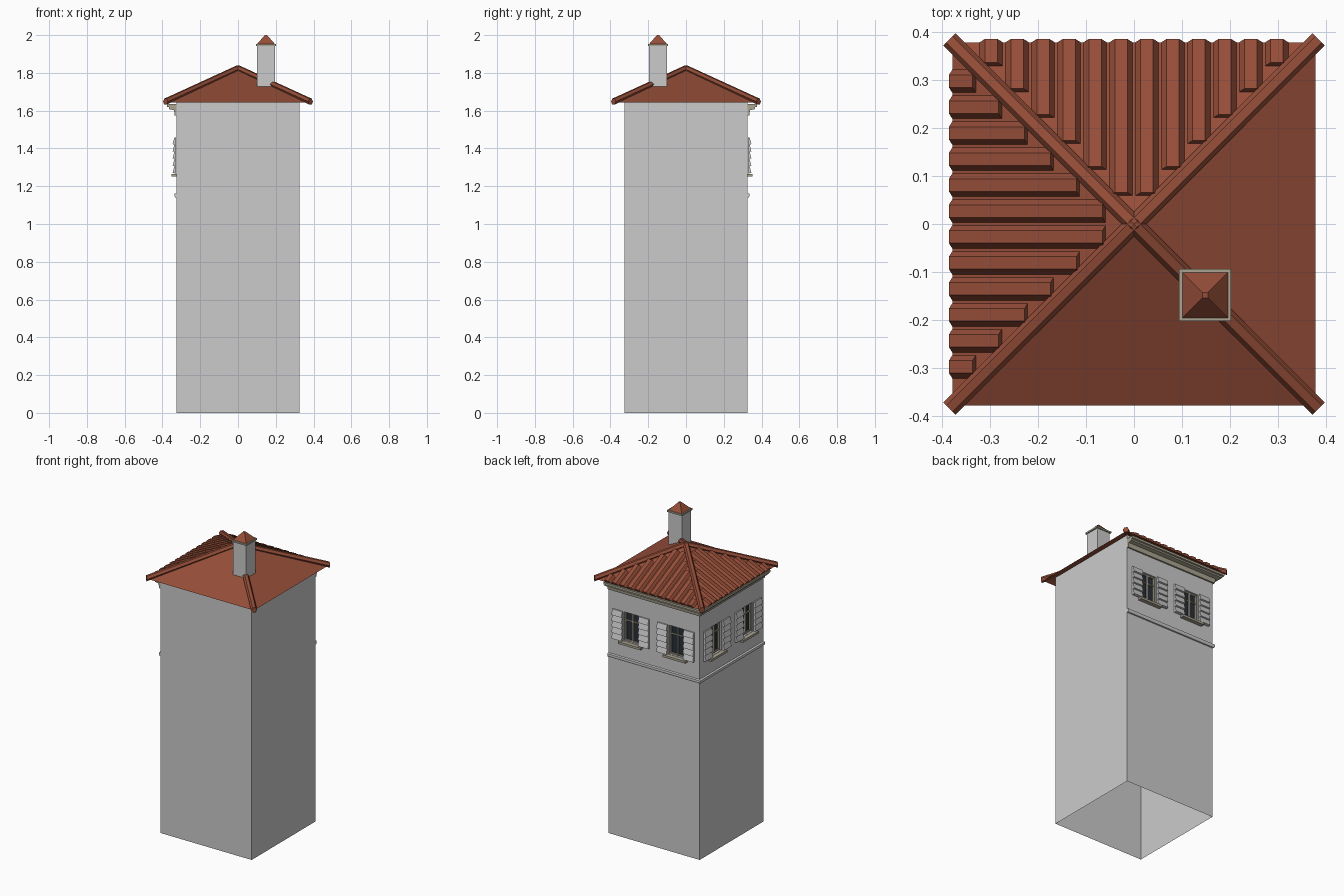
import bpy, bmesh, math
from mathutils import Matrix, Vector

if "Cube" in bpy.data.objects:
    bpy.data.objects.remove(bpy.data.objects["Cube"])

W, TOP = 0.325, 1.66            # wall half width, wall top
EAVE, EZ, AZ = 0.378, 1.642, 1.822   # roof half width, eave and apex heights
WIN_X, WIN_W, WIN_Z0, WIN_Z1 = 0.16, 0.055, 1.268, 1.455
SIDES = [Matrix.Identity(4), Matrix.Rotation(math.pi / 2, 4, 'Z')]  # back, left


def material(name, rgb):
    m = bpy.data.materials.new(name)
    m.diffuse_color = (*rgb, 1)
    m.use_nodes = True
    m.node_tree.nodes["Principled BSDF"].inputs["Base Color"].default_value = m.diffuse_color
    return m


TILE = material("terracotta", (0.30, 0.075, 0.04))
STONE = material("sandstone", (0.40, 0.37, 0.28))
GLASS = material("dark_glass", (0.02, 0.028, 0.04))
WHITE = material("pale_paint", (0.62, 0.62, 0.60))


def finish(name, bm, mat=None):
    bmesh.ops.recalc_face_normals(bm, faces=bm.faces)
    me = bpy.data.meshes.new(name)
    bm.to_mesh(me)
    bm.free()
    ob = bpy.data.objects.new(name, me)
    bpy.context.collection.objects.link(ob)
    if mat:
        me.materials.append(mat)


def loft(bm, rings, M=SIDES[0], caps=True):
    vs = [[bm.verts.new(M @ Vector(p)) for p in r] for r in rings]
    n = len(vs[0])
    for a, b in zip(vs, vs[1:]):
        for i in range(n):
            j = (i + 1) % n
            bm.faces.new((a[i], a[j], b[j], b[i]))
    if caps:
        bm.faces.new(vs[0])
        bm.faces.new(vs[-1])


def rect(cx, cy, h, z):
    return [(cx + sx * h, cy + sy * h, z) for sx, sy in ((-1, -1), (1, -1), (1, 1), (-1, 1))]


def prism(bm, x0, x1, profile, M):
    """Extrude a (y, z) profile along x."""
    loft(bm, [[(x, y, z) for y, z in profile] for x in (x0, x1)], M)


def box(bm, x0, x1, y0, y1, z0, z1, M):
    prism(bm, x0, x1, [(y0, z0), (y1, z0), (y1, z1), (y0, z1)], M)


def quad(bm, pts, M=SIDES[0]):
    bm.faces.new([bm.verts.new(M @ Vector(p)) for p in pts])


# Walls: open shell, window openings left out of the back and left sides
bm = bmesh.new()
for k in (2, 3):
    quad(bm, [(-W, W, 0), (W, W, 0), (W, W, TOP), (-W, W, TOP)],
         Matrix.Rotation(k * math.pi / 2, 4, 'Z'))
xs = [-W, -WIN_X - WIN_W, -WIN_X + WIN_W, WIN_X - WIN_W, WIN_X + WIN_W, W]
zs = [0, WIN_Z0, WIN_Z1, TOP]
for M in SIDES:
    for i in range(5):
        for j in range(3):
            if j == 1 and i in (1, 3):
                continue
            quad(bm, [(xs[i], W, zs[j]), (xs[i + 1], W, zs[j]),
                      (xs[i + 1], W, zs[j + 1]), (xs[i], W, zs[j + 1])], M)
bmesh.ops.remove_doubles(bm, verts=bm.verts, dist=1e-5)
finish("tower_walls", bm)

# Windows: reveal, glass, bars, sills and louvred shutters
reveal, glass, bars, sills, shutters = [bmesh.new() for _ in range(5)]
for M in SIDES:
    for c in (-WIN_X, WIN_X):
        a, b = c - WIN_W, c + WIN_W
        yg = W - 0.02
        loft(reveal, [[(a, y, WIN_Z0), (b, y, WIN_Z0), (b, y, WIN_Z1), (a, y, WIN_Z1)]
                      for y in (W, yg)], M, False)
        quad(glass, [(a, yg, WIN_Z0), (b, yg, WIN_Z0), (b, yg, WIN_Z1), (a, yg, WIN_Z1)], M)
        for x0, x1 in ((a, a + 0.008), (b - 0.008, b), (c - 0.005, c + 0.005)):
            box(bars, x0, x1, yg, yg + 0.01, WIN_Z0, WIN_Z1, M)
        for z0, z1 in ((WIN_Z0, WIN_Z0 + 0.008), (1.395, 1.402), (WIN_Z1 - 0.008, WIN_Z1)):
            box(bars, a, b, yg, yg + 0.008, z0, z1, M)
        box(sills, c - 0.08, c + 0.08, W - 0.02, W + 0.026, 1.252, 1.266, M)
        for s in (-1, 1):
            x0, x1 = sorted((c + s * (WIN_W + 0.004), c + s * 0.13))
            box(shutters, x0, x1, W + 0.004, W + 0.011, 1.268, 1.458, M)
            for i in range(5):
                z = 1.268 + i * 0.038
                prism(shutters, x0, x1, [(W + 0.009, z), (W + 0.021, z + 0.003),
                                         (W + 0.012, z + 0.038), (W + 0.009, z + 0.038)], M)
finish("window_reveals", reveal)
finish("window_glass", glass, GLASS)
finish("window_bars", bars, STONE)
finish("window_sills", sills, STONE)
finish("shutters", shutters, WHITE)


# Mouldings wrapping the back and left walls
def moulding(name, profile, mat=None):
    bm = bmesh.new()
    loft(bm, [[(W, W + d, z) for d, z in profile],
              [(-W - d, W + d, z) for d, z in profile],
              [(-W - d, -W, z) for d, z in profile]])
    finish(name, bm, mat)


moulding("cornice", [(0, 1.575), (0.01, 1.575), (0.014, 1.603), (0.04, 1.608),
                     (0.04, 1.618), (0.05, 1.62), (0.05, 1.634), (0, 1.634)], STONE)
moulding("string_course", [(0, 1.138), (0.007, 1.14), (0.011, 1.148), (0.011, 1.16), (0, 1.163)])

# Roof planes
bm = bmesh.new()
base = [bm.verts.new(p) for p in rect(0, 0, EAVE, EZ)]
apex = bm.verts.new((0, 0, AZ))
for i in range(4):
    bm.faces.new((base[i], base[(i + 1) % 4], apex))
finish("roof_planes", bm, TILE)

# Raised barrel tiles on the back and left slopes
bm = bmesh.new()
slope = (AZ - EZ) / EAVE
nrm = Vector((0, slope, 1)).normalized()
P = 0.054
for M in SIDES:
    for i in range(12):
        t = (i - 5.5) * P
        rings = []
        for y in (abs(t) + 0.032, EAVE):
            o = Vector((t, y, AZ - slope * y))
            rings.append([o + Vector((u, 0, 0)) + nrm * h for u, h in
                          ((-0.024, 0), (-0.013, 0.016), (0.013, 0.016), (0.024, 0))])
        loft(bm, rings, M)
finish("roof_tiles", bm, TILE)

# Hip ridge caps
bm = bmesh.new()
for k in range(4):
    M = Matrix.Rotation(math.pi / 4 + k * math.pi / 2, 4, 'Z')
    rings = []
    for r, z in ((0.0, AZ + 0.002), (0.384 * math.sqrt(2), EZ + 0.006)):
        rings.append([(r, 0.018 * math.cos(q * math.pi / 3), z + 0.018 * math.sin(q * math.pi / 3))
                      for q in range(6)])
    loft(bm, rings, M)
finish("hip_ridges", bm, TILE)

# Chimney with slab and small pyramid cap
C = 0.148
for name, rings, mat in (
        ("chimney_stack", [rect(C, -C, 0.047, 1.72), rect(C, -C, 0.047, 1.944)], None),
        ("chimney_slab", [rect(C, -C, 0.054, 1.943), rect(C, -C, 0.054, 1.953)], STONE),
        ("chimney_cap", [rect(C, -C, 0.047, 1.953), rect(C, -C, 0.006, 2.0)], TILE)):
    bm = bmesh.new()
    loft(bm, rings)
    finish(name, bm, mat)
